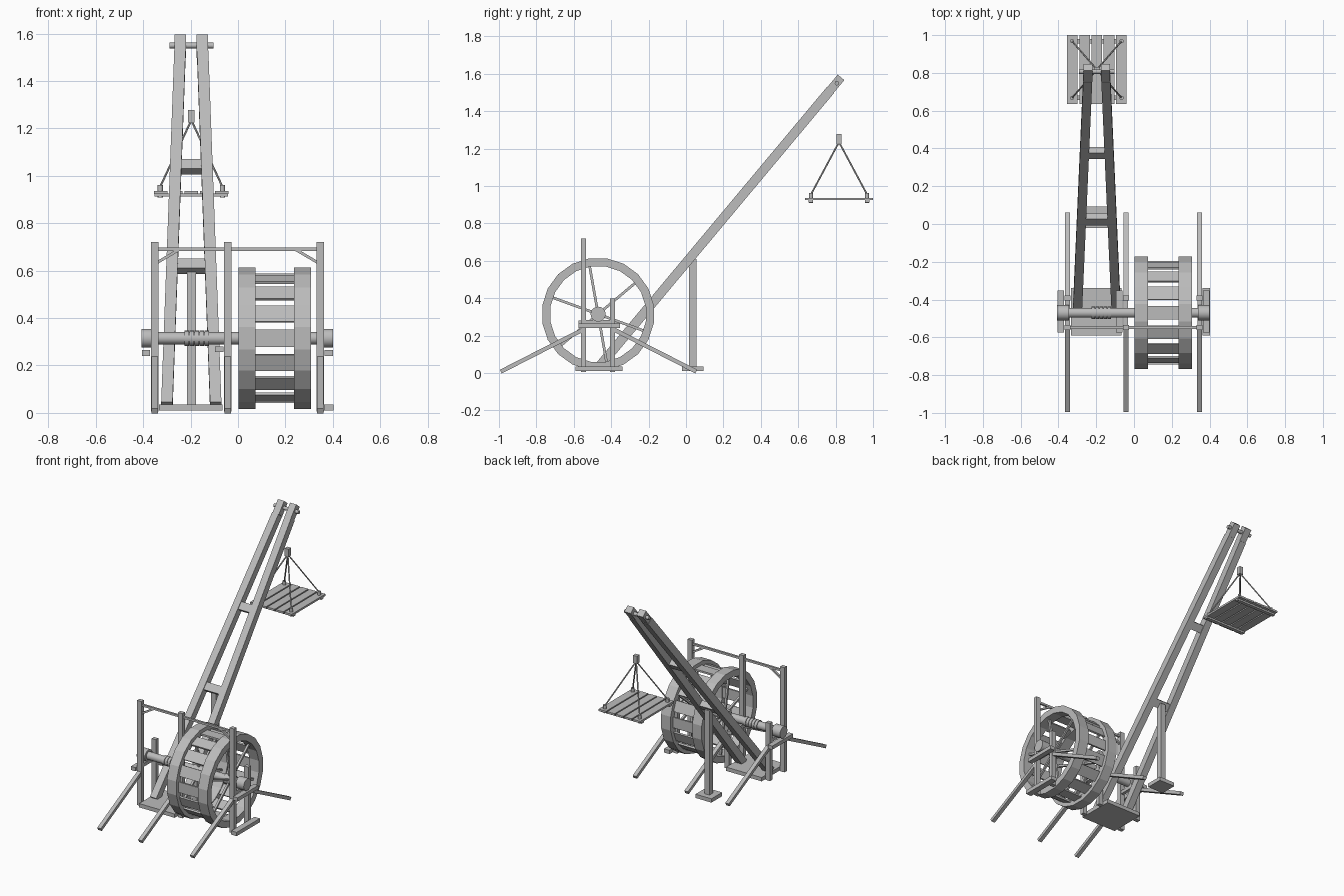
import bpy, bmesh, math
from mathutils import Vector, Matrix

cube = bpy.data.objects.get("Cube")
if cube:
    bpy.data.objects.remove(cube, do_unlink=True)

wood = bpy.data.materials.new("grey wood")
wood.use_nodes = True
wood.diffuse_color = (0.5, 0.5, 0.5, 1)
wood.node_tree.nodes["Principled BSDF"].inputs["Base Color"].default_value = (0.5, 0.5, 0.5, 1)


def finish(name, bm, smooth=False):
    bmesh.ops.recalc_face_normals(bm, faces=bm.faces)
    mesh = bpy.data.meshes.new(name)
    bm.to_mesh(mesh)
    bm.free()
    mesh.materials.append(wood)
    obj = bpy.data.objects.new(name, mesh)
    bpy.context.collection.objects.link(obj)
    if smooth:
        bpy.ops.object.select_all(action="DESELECT")
        obj.select_set(True)
        bpy.context.view_layer.objects.active = obj
        bpy.ops.object.shade_smooth_by_angle(angle=math.radians(40))
    return obj


def frame(p, q):
    """Matrix whose z runs from p to q, centred between them, plus the length."""
    p, q = Vector(p), Vector(q)
    d = (q - p).normalized()
    ref = Vector((0, 1, 0)) if abs(d.x) > 0.9 else Vector((1, 0, 0))
    side = (ref - d * ref.dot(d)).normalized()
    rot = Matrix((side, d.cross(side), d)).transposed().to_4x4()
    return Matrix.Translation((p + q) / 2) @ rot, (q - p).length


def beam(name, p, q, w, h):
    mat, length = frame(p, q)
    bm = bmesh.new()
    bmesh.ops.create_cube(bm, size=1, matrix=mat @ Matrix.Diagonal((w, h, length, 1)))
    return finish(name, bm)


def box(name, x, y, z):
    return beam(name, (sum(x) / 2, sum(y) / 2, z[0]), (sum(x) / 2, sum(y) / 2, z[1]),
                x[1] - x[0], y[1] - y[0])


def rod(name, p, q, r, sides=16):
    mat, length = frame(p, q)
    bm = bmesh.new()
    bmesh.ops.create_cone(bm, cap_ends=True, segments=sides, radius1=r, radius2=r,
                          depth=length, matrix=mat)
    return finish(name, bm, sides > 8)


AY, AZ = -0.47, 0.315      # axle position
CX = -0.197                # jib centre line


def on_wheel(x, r, a):
    return Vector((x, AY + r * math.cos(a), AZ + r * math.sin(a)))


# Jib: two converging beams with straight heads, cross ties and a pin
foot, tip = Vector((0, -0.468, 0.03)), Vector((0, 0.829, 1.581))
up = (tip - foot).normalized()
neck = tip - up * 0.09
for s, label in ((-1, "right"), (1, "left")):
    beam(f"jib_beam_{label}", foot + Vector((CX + s * 0.103, 0, 0)),
         neck + Vector((CX + s * 0.048, 0, 0)), 0.048, 0.05)
    offset = Vector((CX + s * 0.046, 0, 0))
    beam(f"jib_head_{label}", neck + offset, tip + offset, 0.048, 0.046)
for t, half in ((0.38, 0.075), (0.65, 0.06)):
    c = foot.lerp(tip, t) + Vector((CX, 0, 0))
    beam("jib_tie", c - up * 0.026, c + up * 0.026, half * 2, 0.04)
rod("jib_pin", (CX - 0.093, 0.807, 1.55), (CX + 0.093, 0.807, 1.55), 0.012)

# Jib base and prop
box("jib_base", (-0.333, -0.065), (-0.59, -0.34), (0.01, 0.036))
box("prop_post", (CX - 0.019, CX + 0.019), (0.015, 0.055), (0.03, 0.61))
box("prop_foot", (CX - 0.06, CX + 0.06), (-0.022, 0.093), (0.01, 0.036))

# Three trestles carrying the axle
for x, bx, bz in ((-0.352, -0.388, 0.24), (-0.043, -0.079, 0.256), (0.347, 0.383, 0.24)):
    box("tall_post", (x - 0.016, x + 0.016), (-0.562, -0.535), (0.006, 0.72))
    box("short_post", (x - 0.016, x + 0.016), (-0.406, -0.379), (0.006, 0.4))
    beam("front_brace", (x, -0.99, 0.008), (x, -0.545, 0.235), 0.027, 0.022)
    beam("back_brace", (x, 0.055, 0.008), (x, -0.39, 0.235), 0.027, 0.022)
    box("bearing_bar", (bx - 0.017, bx + 0.017), (-0.575, -0.352), (bz, bz + 0.025))
    box("bearing_block", (x - 0.012, x + 0.012), (-0.55, -0.385), (0.262, 0.285))
box("trestle_sill", (0.362, 0.403), (-0.59, -0.34), (0.01, 0.036))

# Top rail with corner braces
beam("top_rail", (-0.366, -0.548, 0.691), (0.36, -0.548, 0.691), 0.014, 0.014)
for x, s in ((-0.34, 1), (0.335, -1)):
    beam("rail_brace", (x, -0.548, 0.635), (x + s * 0.09, -0.548, 0.688), 0.012, 0.012)

# Axle, its end caps and the wound rope
rod("axle", (-0.37, AY, AZ), (0.36, AY, AZ), 0.026)
rod("axle_cap_right", (-0.408, AY, AZ), (-0.345, AY, AZ), 0.04, 24)
rod("axle_cap_left", (0.34, AY, AZ), (0.4, AY, AZ), 0.04, 24)
for i in range(5):
    x = -0.225 + i * 0.021
    rod("rope_turn", (x, AY, AZ), (x + 0.018, AY, AZ), 0.032)


# Treadwheel: two rims, spokes and tread boards
def rim(name, x0, x1, r_in, r_out, sides=20):
    bm = bmesh.new()
    loops = []
    for i in range(sides):
        a = math.tau * (i + 0.5) / sides
        loops.append([bm.verts.new(on_wheel(x, r, a))
                      for x, r in ((x0, r_in), (x1, r_in), (x1, r_out), (x0, r_out))])
    for i in range(sides):
        a, b = loops[i], loops[(i + 1) % sides]
        for k in range(4):
            m = (k + 1) % 4
            bm.faces.new((a[k], a[m], b[m], b[k]))
    return finish(name, bm)


for x0, x1 in ((0.002, 0.073), (0.236, 0.308)):
    rim("wheel_rim", x0, x1, 0.258, 0.302)
    xm = (x0 + x1) / 2
    rod("wheel_hub", (x0, AY, AZ), (x1, AY, AZ), 0.032)
    for k in range(6):
        a = math.radians(40 + 60 * k)
        beam("wheel_spoke", on_wheel(xm, 0.02, a), on_wheel(xm, 0.27, a), 0.014, 0.014)
TREADS = 16
for k in range(TREADS):
    a = math.tau * k / TREADS
    tangent = Vector((0, -math.sin(a), math.cos(a))) * 0.036
    c = on_wheel(0.155, 0.268, a)
    beam("tread_board", c - tangent, c + tangent, 0.19, 0.012)

# Hanging platform: planks, battens, corner pegs, slings and hook block
PY = 0.818
for i in range(5):
    x = CX + (i - 2) * 0.0645
    box("platform_plank", (x - 0.028, x + 0.028), (PY - 0.182, PY + 0.182), (0.924, 0.937))
top = Vector((CX, PY, 1.235))
for sy in (-1, 1):
    y = PY + sy * 0.15
    box("platform_batten", (CX - 0.155, CX + 0.155), (y - 0.012, y + 0.012), (0.912, 0.925))
    for sx in (-1, 1):
        x = CX + sx * 0.131
        rod("platform_peg", (x, y, 0.908), (x, y, 0.962), 0.011, 12)
        rod("sling_rope", (x, y, 0.955), top, 0.0045, 6)
box("hook_block", (CX - 0.014, CX + 0.014), (PY - 0.014, PY + 0.014), (1.225, 1.278))
